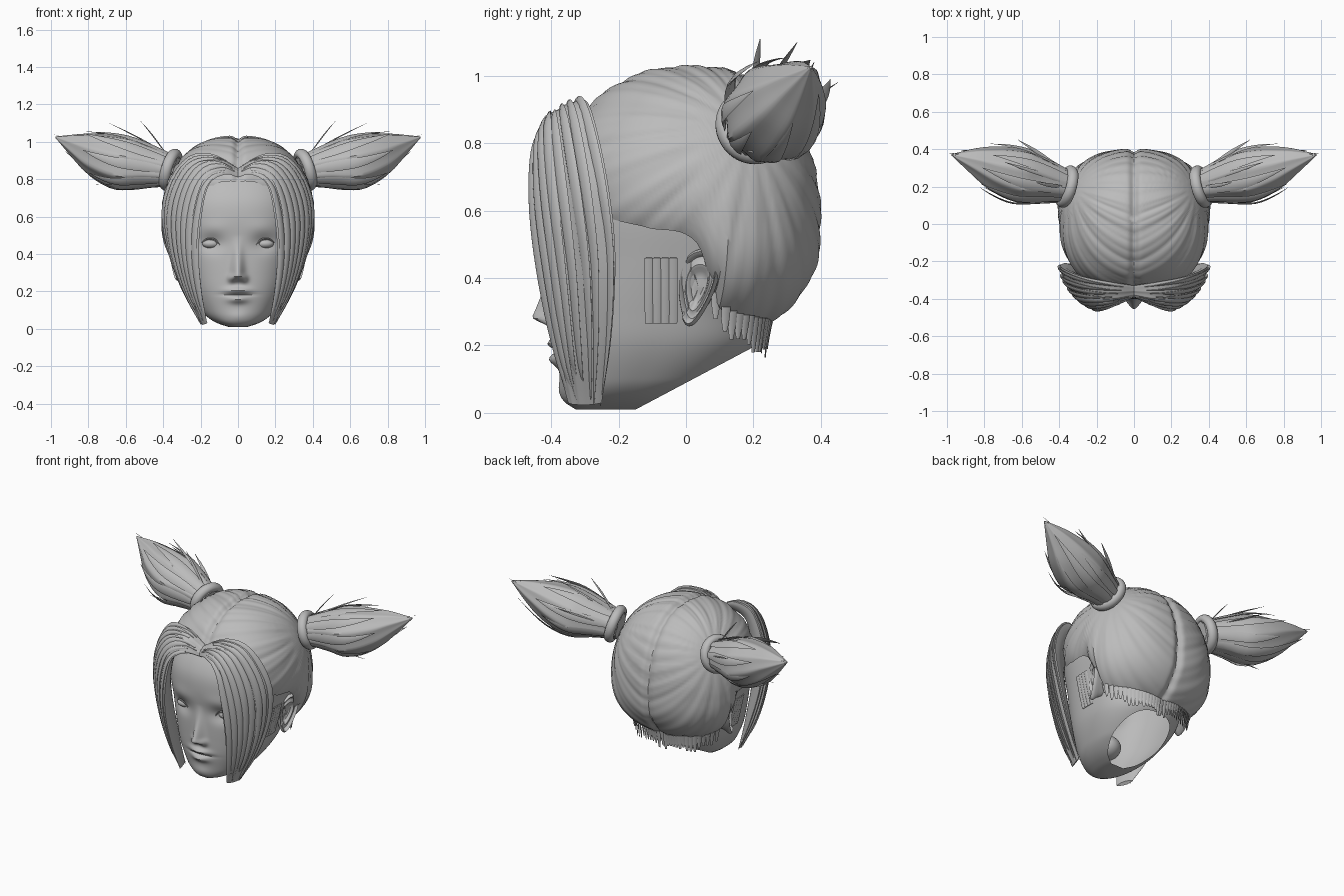
import bpy, bmesh, math, random
from mathutils import Vector as V

if "Cube" in bpy.data.objects:
    bpy.data.objects.remove(bpy.data.objects["Cube"])
random.seed(4)
pi, sin, cos, exp = math.pi, math.sin, math.cos, math.exp
grey = bpy.data.materials.new("plain_grey")
grey.diffuse_color = (0.5, 0.5, 0.5, 1)
grey.use_nodes = True
grey.node_tree.nodes["Principled BSDF"].inputs["Base Color"].default_value = grey.diffuse_color


def spline(tab, u):
    """Smooth interpolation of rows (key, values...)."""
    n = len(tab)
    u = min(max(u, tab[0][0]), tab[-1][0])
    i = max(k for k in range(n - 1) if tab[k][0] <= u)
    h = tab[i + 1][0] - tab[i][0]
    t = (u - tab[i][0]) / h

    def slope(k, c):
        a, b = max(k - 1, 0), min(k + 1, n - 1)
        return (tab[b][c] - tab[a][c]) / (tab[b][0] - tab[a][0]) * h
    return [(2*t**3 - 3*t*t + 1) * tab[i][c] + (t**3 - 2*t*t + t) * slope(i, c)
            + (3*t*t - 2*t**3) * tab[i + 1][c] + (t**3 - t*t) * slope(i + 1, c)
            for c in range(1, len(tab[0]))]


def keyed(pts):
    return [(i / (len(pts) - 1), *p) for i, p in enumerate(pts)]


def loft(bm, rings, caps=(True, True)):
    rows = [[bm.verts.new(p) for p in r] for r in rings]
    n = len(rows[0])
    for a, b in zip(rows, rows[1:]):
        for i in range(n):
            bm.faces.new((a[i], a[(i + 1) % n], b[(i + 1) % n], b[i]))
    for row, cap in zip((rows[0], rows[-1]), caps):
        if cap:
            bm.faces.new(row)


def tube(bm, pts, radii, sides=6, flat=1.0, out=V((0, 0, 1)), steps=14, lobes=0):
    path, rad, rings = keyed(pts), keyed([(r,) for r in radii]), []
    for k in range(steps + 1):
        s = k / steps
        p = V(spline(path, s))
        d = (V(spline(path, s + .01)) - V(spline(path, s - .01))).normalized()
        a = d.cross(out).normalized()
        b = a.cross(d)
        r, ring = max(spline(rad, s)[0], .0008), []
        for j in range(sides):
            f = 2 * pi * j / sides
            q = r * (1 - .09 * abs(cos(lobes / 2 * f + s)) if lobes else 1)
            ring.append(p + a * q * cos(f) + b * q * flat * sin(f))
        rings.append(ring)
    loft(bm, rings)


def finish(name, bm, mirror=False):
    bmesh.ops.remove_doubles(bm, verts=bm.verts, dist=1e-5)
    bmesh.ops.recalc_face_normals(bm, faces=bm.faces)
    me = bpy.data.meshes.new(name)
    bm.to_mesh(me)
    bm.free()
    me.materials.append(grey)
    ob = bpy.data.objects.new(name, me)
    bpy.context.collection.objects.link(ob)
    if mirror:
        ob.modifiers.new("mirror", 'MIRROR').use_mirror_merge = False
    return ob


# head: rows of height, front y, back y, half width
HEAD = [(.01, -.325, -.10, .05), (.03, -.352, -.04, .11), (.06, -.364, .02, .16), (.1, -.372, .1, .198),
        (.2, -.385, .21, .255), (.3, -.388, .245, .285), (.45, -.39, .32, .322), (.6, -.40, .365, .35),
        (.7, -.385, .365, .345), (.8, -.33, .34, .31), (.88, -.25, .28, .26), (.95, -.15, .2, .17),
        (.99, -.03, .07, .04)]


def bump(x, z, cx, cz, sx, sz):
    return exp(-((abs(x) - cx) / sx)**2 - ((z - cz) / sz)**2)


def face_relief(x, z):
    t = min(max((.5 - z) / .215, 0), 1)
    nose = .068 * t**1.4 * exp(-(x / (.026 + .006 * t))**2)
    if z < .285:
        nose *= exp(-((.285 - z) / .024)**2)
    return (nose + .022 * bump(x, z, .034, .268, .02, .02)
            + .026 * bump(x, z, 0, .205, .06, .018) + .026 * bump(x, z, 0, .158, .05, .02)
            - .014 * bump(x, z, 0, .184, .075, .007) + .012 * bump(x, z, 0, .06, .06, .035)
            - .024 * bump(x, z, .14, .455, .065, .045) + .006 * bump(x, z, .13, .54, .08, .04))


bm, rings = bmesh.new(), []
for k in range(121):
    z = .01 + .98 * k / 120
    yf, yb, w = spline(HEAD, z)
    yc, ring = (yf + yb) / 2, []
    for j in range(144):
        th = 2 * pi * j / 144
        th -= .5 * sin(th)
        c, s = cos(th), sin(th)
        r = (abs(c)**2.4 + abs(s)**2.4)**(-1 / 2.4)
        x, y = w * r * s, yc - (yb - yf) / 2 * r * c
        if c > 0:
            y -= face_relief(x, z) * min(1, c * 2)
        ring.append((x, y, z))
    rings.append(ring)
loft(bm, rings)
bmesh.ops.bisect_plane(bm, geom=bm.verts[:] + bm.edges[:] + bm.faces[:], plane_co=(0, -.14, .015),
                       plane_no=(0, .175, -.33), clear_outer=True)
finish("head", bm)


def ball(name, loc, size, mirror):
    b = bmesh.new()
    bmesh.ops.create_uvsphere(b, u_segments=24, v_segments=14, radius=1)
    for v in b.verts:
        v.co = V(loc) + V([v.co[i] * size[i] for i in range(3)])
    finish(name, b, mirror)


ball("eye", (.145, -.333, .455), (.046, .032, .025), True)
ball("mouth_inside", (0, -.25, .17), (.085, .09, .07), False)
bm = bmesh.new()
tube(bm, [(.095, -.364, .445), (.125, -.371, .478), (.165, -.357, .48), (.195, -.33, .46)],
     [.002, .005, .005, .002])
finish("eyelid", bm, True)

# ear: a bowl with a raised rim, leaning outwards to the back
bm, rings = bmesh.new(), []
for r, h in [(.02, .004), (.25, .0), (.42, .004), (.52, .016), (.6, .02), (.7, .014), (.8, .014), (.86, .028),
             (.93, .034), (1, .024), (1, .012), (.85, -.005), (.65, -.05)]:
    ring = []
    for j in range(40):
        f = 2 * pi * j / 40
        b = .115 * r * sin(f)
        a = .058 * r * cos(f) * (1 + .35 * sin(f)) + .2 * b
        fold = .02 * (1 - r) * sin(f) * r - (.012 * r if cos(f) < -.6 else 0)
        ring.append(V((.31, .038, .372)) + V((.35, .94, 0)) * a + V((0, 0, b)) + V((.94, -.35, 0)) * (h + fold))
    rings.append(ring)
loft(bm, rings)
finish("ear", bm, True)

# hair cap: combed ridges running to the pigtail bases, dent along the parting
BASE, AXIS = V((.36, .2, .85)), V((.9, .25, .27)).normalized()
SIDE = AXIS.cross(V((0, 0, 1))).normalized()
UP = SIDE.cross(AXIS)
EDGE = [(0, .57), (.35, .52), (.8, .12), (1.2, .0), (1.6, -.12), (1.8, -.62), (2.2, -.8), (pi, -.98)]


def cap_point(az, t):
    a = abs((az + pi) % (2 * pi) - pi)
    e = pi / 2 + (spline(EDGE, a)[0] - pi / 2) * t
    d = V((sin(az) * cos(e), -cos(az) * cos(e), sin(e)))
    size = (.415, .38 if d.y > 0 else .42, .48 if d.z > 0 else .33)
    r = sum(abs(d[i] / size[i])**2.3 for i in range(3))**(-1 / 2.3)
    if a < 1.8:
        r *= 1 - .12 * t**7 * sin(a)
    q = V((0, .02, .55)) + d * r
    m = V((abs(q.x), q.y, q.z)) - BASE
    f = math.atan2(m.dot(UP), m.dot(SIDE))
    ridge = .006 * (abs(sin(9 * f)) + .5 * abs(sin(23 * f))) * min(1, m.length / .25)
    return q + d * (ridge - .004 - .02 * exp(-(q.x / .022)**2))


bm = bmesh.new()
loft(bm, [[cap_point(2 * pi * j / 200, k / 72) for j in range(200)] for k in range(1, 73)], (True, False))
finish("hair_cap", bm)

# short strands at the nape and in front of the ears
bm = bmesh.new()
for k in range(17):
    az = 1.8 + 1.32 * k / 16
    p = cap_point(az, .97)
    out = V((sin(az), -cos(az), 0))
    drop = random.uniform(.07, .11)
    tube(bm, [p, p - out * .008 + V((0, 0, -drop / 2)), p - out * .012 + V((0, 0, -drop))],
         [.014, .013, .006], flat=.25, out=out, steps=4)
finish("nape_strands", bm, True)
bm = bmesh.new()
for k in range(4):
    y, pts = -.11 + .024 * k, []
    for z in (.46, .36, .265):
        yf, yb, w = spline(HEAD, z)
        u = abs(y - (yf + yb) / 2) / ((yb - yf) / 2)
        pts.append((w * (1 - u**2.4)**(1 / 2.4) + .006, y, z))
    tube(bm, pts, [.013, .013, .012], flat=.25, out=V((1, 0, 0)), steps=5)
finish("sideburn", bm, True)

# fringe: inner and outer edge from the parting to the jaw, with a bulging section between
INNER = keyed([(.0, -.39, .81), (.07, -.425, .825), (.155, -.45, .77), (.195, -.455, .6),
               (.21, -.435, .4), (.195, -.395, .2), (.165, -.35, .03)])
OUTER = keyed([(.0, -.33, .86), (.13, -.31, .925), (.28, -.28, .895), (.385, -.235, .7),
               (.375, -.21, .48), (.30, -.22, .24), (.2, -.25, .03)])
BULGE = keyed([(.02,), (.035,), (.045,), (.05,), (.045,), (.035,), (.012,)])


def fringe_point(s, v, lift):
    a, b = V(spline(INNER, s)), V(spline(OUTER, s))
    m = (a + b) / 2 - V((0, -.05, .5))
    m.z *= .5
    return a.lerp(b, v) + m.normalized() * (spline(BULGE, s)[0] * sin(pi * v)**.7 * lift)


bm, rings = bmesh.new(), []
for k in range(49):
    s = k / 48
    rings.append([fringe_point(s, j / 36, 1 - .14 * abs(sin(j / 36 * 4 * pi + s))) for j in range(37)]
                 + [fringe_point(s, 1 - j / 12, -1.0) for j in range(1, 12)])
loft(bm, rings)
finish("fringe", bm, True)
bm = bmesh.new()
for k in range(8):
    v0 = (k + .4) / 8
    s0, drift = random.uniform(.02, .2), random.uniform(-.08, .08)
    pts = [fringe_point(s0 + (1 - s0) * i / 8, min(max(v0 + drift * i / 8, 0), 1), .98) for i in range(9)]
    pts[-1] += V((random.uniform(-.01, .015), 0, random.uniform(-.01, .04)))
    tube(bm, pts, [.004, .016, .022, .02, .015, .002], flat=.35, sides=8, out=V((.6, -.7, .2)), steps=24)
finish("fringe_strands", bm, True)

# pigtails with hair bands and loose strands
TAIL = [(.33, .19, .84), (.47, .225, .865), (.6, .255, .885), (.73, .295, .925), (.85, .335, .975), (.975, .37, 1.025)]
bm = bmesh.new()
tube(bm, TAIL, [.08, .115, .148, .128, .075, .004], 64, steps=30, lobes=8)
finish("pigtail", bm, True)
bm, rings = bmesh.new(), []
for k in range(41):
    f = 2 * pi * k / 40
    d = SIDE * cos(f) + UP * sin(f)
    rings.append([BASE + d * (.09 + .026 * cos(g * pi / 6)) + AXIS * .03 * sin(g * pi / 6) for g in range(12)])
loft(bm, rings, (False, False))
finish("hair_band", bm, True)
bm = bmesh.new()
for k in range(9):
    f = 2 * pi * k / 9 + random.uniform(-.1, .1)
    d = SIDE * cos(f) + UP * sin(f)
    end = random.uniform(.6, 1)
    flare = random.uniform(.0, .045)
    pts = []
    for i in range(6):
        p = V(spline(keyed(TAIL), i / 5 * end))
        rr = spline(keyed([(.08,), (.112,), (.143,), (.124,), (.075,), (.008,)]), i / 5 * end)[0]
        pts.append(p + d * (rr + flare * (i / 5)**2))
    tube(bm, pts, [.01, .025, .028, .018, .001], flat=.2, out=d, steps=14)
for tip in [(.52, .22, 1.11), (.69, .33, 1.1), (.76, .2, .77), (.62, .45, .98), (.99, .38, 1.04)]:
    p = BASE + AXIS * .05
    q = V(tip)
    mid = p.lerp(q, .55)
    axis_p = p + AXIS * (mid - p).dot(AXIS)
    mid += (mid - axis_p).normalized() * .04
    tube(bm, [p + (mid - axis_p).normalized() * .08, mid, q], [.008, .01, .001], flat=.3, steps=10)
finish("pigtail_strands", bm, True)

# smooth shading on every part
for ob in bpy.context.scene.objects:
    ob.select_set(True)
    bpy.context.view_layer.objects.active = ob
bpy.ops.object.shade_smooth_by_angle(angle=math.radians(40))
